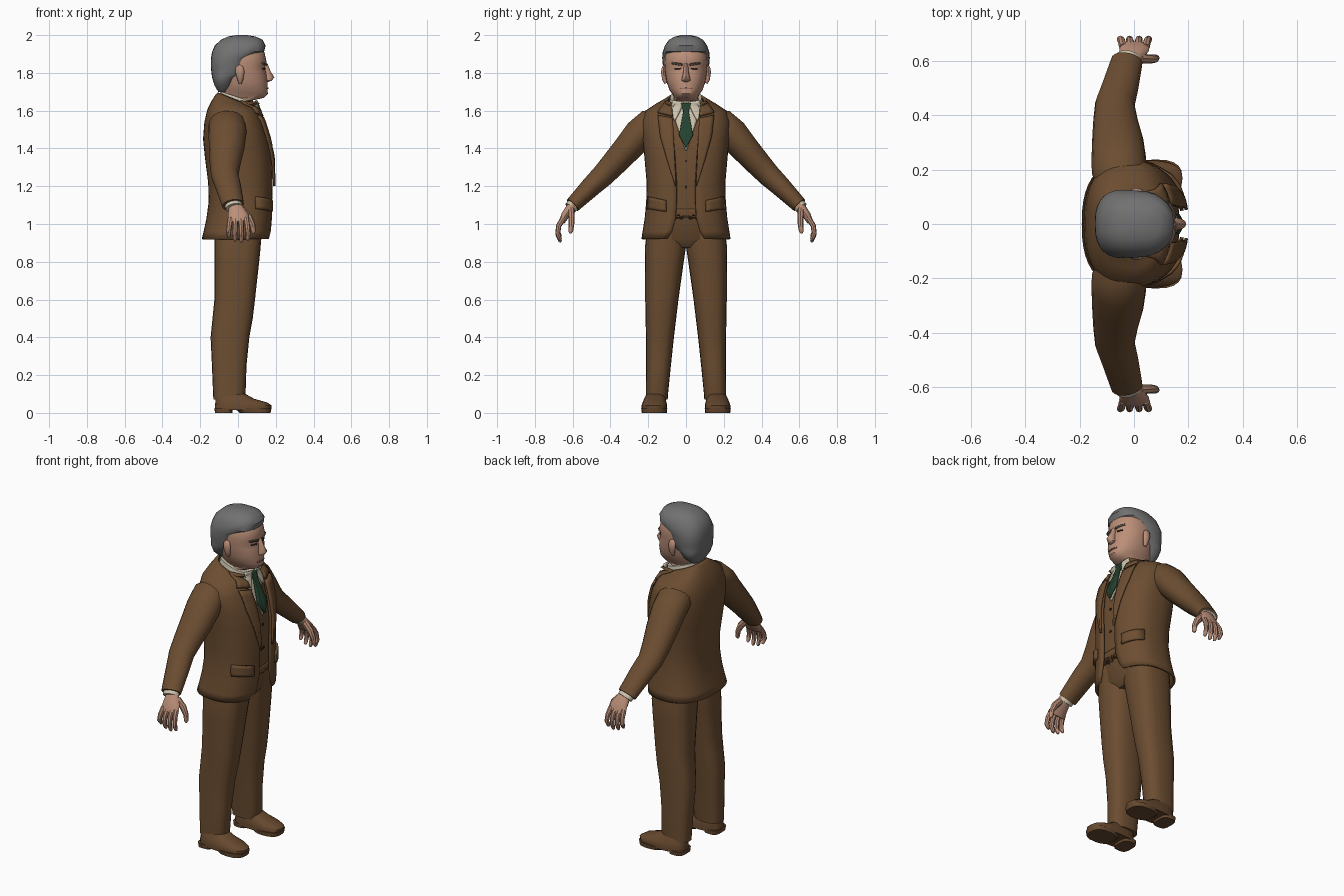
import bpy, bmesh, math
from mathutils import Vector
from mathutils.bvhtree import BVHTree


def material(name, r, g, b):
    m = bpy.data.materials.new(name)
    m.diffuse_color = (r, g, b, 1)
    return m


SUIT = material("brown_cloth", 0.150, 0.075, 0.031)
SHOE = material("shoe_brown", 0.135, 0.066, 0.028)
SKIN = material("skin", 0.50, 0.275, 0.19)
LIP = material("lip", 0.36, 0.17, 0.12)
HAIR = material("grey_hair", 0.165, 0.165, 0.168)
BROW = material("brow_grey", 0.12, 0.095, 0.08)
SHIRT = material("cream_shirt", 0.60, 0.54, 0.41)
TIE = material("green_tie", 0.018, 0.055, 0.028)
DARK = material("dark_brown", 0.03, 0.017, 0.01)


def spow(v, e):
    return math.copysign(abs(v) ** e, v)


def finish(name, bm, mat, mirror=False, thick=0, offset=0, angle=40):
    bmesh.ops.recalc_face_normals(bm, faces=bm.faces[:])
    me = bpy.data.meshes.new(name)
    bm.to_mesh(me)
    bm.free()
    me.materials.append(mat)
    me.shade_smooth()
    me.set_sharp_from_angle(angle=math.radians(angle))
    ob = bpy.data.objects.new(name, me)
    bpy.context.collection.objects.link(ob)
    if thick:
        sol = ob.modifiers.new("thickness", 'SOLIDIFY')
        sol.thickness, sol.offset = thick, offset
    if mirror:
        mod = ob.modifiers.new("mirror", 'MIRROR')
        mod.use_axis = (False, True, False)
    return ob


def skin_rings(rings, closed=True):
    bm = bmesh.new()
    rows = [[bm.verts.new(p) for p in r] for r in rings]
    n = len(rows[0])
    for a, b in zip(rows, rows[1:]):
        for i in range(n if closed else n - 1):
            j = (i + 1) % n
            bm.faces.new((a[i], a[j], b[j], b[i]))
    if closed:
        bm.faces.new(rows[0])
        bm.faces.new(rows[-1])
    return bm


def ring(z, x0, x1, y0, y1, n=20, e=0.8, tilt=0, gap=0):
    """Level squarish oval; gap leaves the +x side open by that half width."""
    cx, rx, cy, ry = (x0 + x1) / 2, (x1 - x0) / 2, (y0 + y1) / 2, (y1 - y0) / 2
    a0 = math.asin((gap / ry) ** (1 / e)) if gap else 0
    pts = []
    for i in range(n):
        t = a0 + (2 * math.pi - 2 * a0) * i / (n - 1 if gap else n)
        x = cx + rx * spow(math.cos(t), e)
        pts.append((x, cy + ry * spow(math.sin(t), e), z + tilt * x))
    return pts


def loft(name, levels, mat, mirror=False, **kw):
    return finish(name, skin_rings([ring(*l, **kw) for l in levels]), mat, mirror)


def tube(name, path, mat, n=12, mirror=True):
    """Path of (x, y, z, radius along x, radius across)."""
    pts = [Vector(p[:3]) for p in path]
    rings = []
    for i, p in enumerate(path):
        t = (pts[min(i + 1, len(pts) - 1)] - pts[max(i - 1, 0)]).normalized()
        u = Vector((1, 0, 0))
        u = (u - t * u.dot(t)).normalized()
        v = t.cross(u)
        rings.append([pts[i] + u * (p[3] * math.cos(a)) + v * (p[4] * math.sin(a))
                      for a in (2 * math.pi * k / n for k in range(n))])
    return finish(name, skin_rings(rings), mat, mirror)


def tree(ob):
    bm = bmesh.new()
    bm.from_mesh(ob.data)
    t = BVHTree.FromBMesh(bm)
    bm.free()
    return t


def plate(name, inner, outer, mat, target, lift=0.005, thick=0.008, mirror=True, sub=4):
    """Sheet between two (y, z) outlines, laid on the front of the target."""
    rows = []
    for k in range(len(inner) - 1):
        for s in range(sub + (k == len(inner) - 2)):
            f = s / sub
            a = Vector(inner[k]).lerp(Vector(inner[k + 1]), f)
            b = Vector(outer[k]).lerp(Vector(outer[k + 1]), f)
            row = []
            for c in range(5):
                y, z = a.lerp(b, c / 4)
                hit = target.ray_cast(Vector((1, y, z)), Vector((-1, 0, 0)))[0]
                if hit is None or hit.x < 0:
                    hit = target.find_nearest(Vector((0.12, y, z)))[0]
                row.append((hit.x + lift, y, z))
            rows.append(row)
    return finish(name, skin_rings(rows, False), mat, mirror, thick)


# trousers
loft("trouser_leg", [(.07, -.13, .03, .097, .212), (.1, -.132, .04, .095, .213), (.25, -.138, .045, .08, .211),
                     (.4, -.145, .06, .064, .212), (.5, -.135, .078, .052, .214), (.6, -.125, .09, .04, .216),
                     (.8, -.125, .112, .012, .217), (.88, -.125, .12, .0, .217), (1.06, -.125, .13, .0, .195)],
     SUIT, True, e=.75)
loft("trouser_seat", [(.875, -.10, .09, -.1, .1), (.92, -.125, .125, -.18, .18), (1.08, -.13, .14, -.19, .19)], SUIT)

# shoes
loft("shoe_upper", [(.015, -.122, .175, .1, .234), (.04, -.122, .178, .1, .235), (.055, -.12, .155, .103, .23),
                    (.075, -.118, .085, .108, .222), (.1, -.11, .04, .115, .208)], SHOE, True, e=.75)
loft("shoe_heel", [(0, -.122, -.03, .11, .225), (.025, -.125, -.03, .108, .228)], SHOE, True, e=.6)
loft("shoe_sole", [(0, .01, .172, .102, .234), (.025, -.02, .178, .099, .237)], SHOE, True, e=.75)

# waistcoat body
vest = loft("waistcoat", [(1.035, -.12, .155, -.19, .19), (1.2, -.13, .167, -.19, .19), (1.35, -.15, .165, -.2, .2),
                          (1.45, -.15, .148, -.2, .2), (1.55, -.14, .113, -.18, .18), (1.63, -.1, .085, -.1, .1)],
            SUIT, n=32)
vest_t = tree(vest)
plate("waistcoat_point", [(0, 1.08), (0, 1.045)], [(.09, 1.08), (.045, 1.005)], SUIT, vest_t, .004)
plate("shirt_front", [(0, 1.63), (0, 1.39)], [(.085, 1.63), (.004, 1.39)], SHIRT, vest_t, .005)
plate("waistcoat_buttons", [(0, 1.34), (0, 1.328)], [(.006, 1.34), (.006, 1.328)], DARK, vest_t, .003, .004)
plate("waistcoat_lower_buttons", [(0, 1.2), (0, 1.188)], [(.006, 1.2), (.006, 1.188)], DARK, vest_t, .003, .004)

# jacket shell, open at the front: z, back, front, half width, gap, tilt
COAT = [(.92, -.192, .172, .236, .1, 0), (.96, -.182, .178, .23, .075, 0), (1.03, -.167, .182, .219, .055, 0),
        (1.12, -.155, .183, .211, .05, 0), (1.22, -.158, .185, .209, .05, 0), (1.35, -.175, .182, .22, .058, 0),
        (1.45, -.185, .166, .23, .066, 0), (1.54, -.178, .138, .236, .076, 0), (1.6, -.162, .112, .212, .08, -.05),
        (1.63, -.14, .1, .16, .08, -.15), (1.645, -.118, .098, .115, .075, -.35), (1.655, -.105, .095, .098, .07, -.4)]
bm = skin_rings([ring(z, b, f, -w, w, 41, .8, t, g) for z, b, f, w, g, t in COAT], False)
jacket = finish("jacket", bm, SUIT, thick=.012, offset=-1)
coat_t = tree(jacket)
plate("lapel", [(.07, 1.56), (.064, 1.46), (.06, 1.35), (.052, 1.2)],
      [(.148, 1.575), (.135, 1.46), (.1, 1.34), (.056, 1.2)], SUIT, coat_t, .01, .012)
plate("jacket_collar", [(.078, 1.64), (.07, 1.57)], [(.105, 1.65), (.15, 1.59)], SUIT, coat_t, .01, .012)
plate("pocket_flap", [(.105, 1.125), (.105, 1.065)], [(.2, 1.145), (.203, 1.08)], SUIT, coat_t, .008, .014)

# shirt collar and tie
loft("shirt_collar", [(1.59, -.1, .098, -.1, .1), (1.63, -.098, .1, -.092, .092), (1.672, -.093, .1, -.084, .084)],
     SHIRT, tilt=-.33)
plate("collar_point", [(.012, 1.645), (.03, 1.6), (.056, 1.55)], [(.072, 1.655), (.08, 1.61), (.064, 1.55)],
      SHIRT, vest_t, .018, .01)
plate("tie", [(0, 1.64), (0, 1.595), (0, 1.47), (0, 1.405)], [(.026, 1.64), (.014, 1.595), (.037, 1.47), (.002, 1.405)],
      TIE, vest_t, .02, .014)

# sleeves and cuffs
tube("sleeve", [(-.05, .14, 1.535, .085, .07), (-.055, .19, 1.527, .1, .083), (-.056, .245, 1.477, .1, .085),
                (-.06, .31, 1.4, .094, .077), (-.068, .38, 1.322, .082, .069), (-.07, .44, 1.257, .073, .062),
                (-.052, .5, 1.2, .068, .055), (-.03, .585, 1.115, .06, .044), (-.026, .6, 1.1, .058, .042)], SUIT, 18)
tube("shirt_cuff", [(-.03, .58, 1.12, .045, .034), (-.02, .612, 1.085, .047, .035)], SHIRT, 14)

# hands
tube("palm", [(-.015, .59, 1.11, .034, .026), (-.01, .615, 1.078, .042, .026), (.0, .64, 1.045, .055, .022),
              (.003, .657, 1.01, .055, .016)], SKIN, 14)
for name, x, drop in (("index_finger", .043, .01), ("middle_finger", .015, 0),
                      ("ring_finger", -.013, .006), ("little_finger", -.04, .025)):
    tube(name, [(x, .65, 1.03, .015, .015), (x * 1.15, .674, .99, .014, .014),
                (x * 1.25, .679, .945 + drop * .5, .013, .013), (x * 1.2, .667, .912 + drop, .011, .01),
                (x * 1.2, .663, .903 + drop, .005, .005)], SKIN, 8)
tube("thumb", [(.02, .608, 1.075, .02, .018), (.058, .606, 1.035, .02, .017), (.077, .607, .995, .015, .015),
               (.082, .61, .96, .012, .012), (.082, .612, .95, .005, .005)], SKIN, 8)

# head
HEAD = [(1.58, -.08, .07, .07), (1.655, -.085, .08, .075), (1.668, -.09, .138, .062), (1.69, -.09, .158, .074),
        (1.71, -.095, .156, .088), (1.75, -.1, .157, .102), (1.8, -.11, .15, .11), (1.83, -.11, .142, .113),
        (1.855, -.11, .152, .114), (1.91, -.11, .14, .112), (1.96, -.09, .1, .085)]
head = loft("head", [(z, b, f, -w, w) for z, b, f, w in HEAD], SKIN, n=32, e=.9)
head_t = tree(head)
loft("nose", [(1.752, .13, .162, -.012, .012), (1.76, .13, .18, -.024, .024), (1.777, .13, .192, -.021, .021),
              (1.81, .125, .172, -.013, .013), (1.85, .12, .156, -.011, .011)], SKIN, n=12, e=1)
tube("ear", [(.012, .105, 1.745, .008, .01), (.012, .115, 1.765, .016, .012), (.01, .12, 1.805, .024, .013),
             (.008, .118, 1.83, .02, .01), (.008, .112, 1.84, .008, .006)], SKIN, 10)
plate("eye", [(.028, 1.826), (.028, 1.82)], [(.06, 1.826), (.06, 1.819)], DARK, head_t, .003, .005)
plate("eyebrow", [(.02, 1.849), (.02, 1.838)], [(.075, 1.856), (.075, 1.848)], BROW, head_t, .004, .007)
plate("mouth", [(0, 1.722), (0, 1.714)], [(.034, 1.718), (.034, 1.714)], LIP, head_t, .003, .005)

# hair
CROWN = [(1.7, -.105, -.05, .055), (1.735, -.125, -.025, .095), (1.775, -.137, -.002, .114), (1.79, -.139, .036, .116),
         (1.83, -.144, .05, .122), (1.88, -.143, .07, .126), (1.912, -.137, .138, .123), (1.945, -.123, .146, .112),
         (1.975, -.09, .13, .09), (1.992, -.055, .095, .06), (2.0, -.01, .05, .025)]
loft("hair", [(z, b, f, -w, w) for z, b, f, w in CROWN], HAIR, n=28, e=.8)
